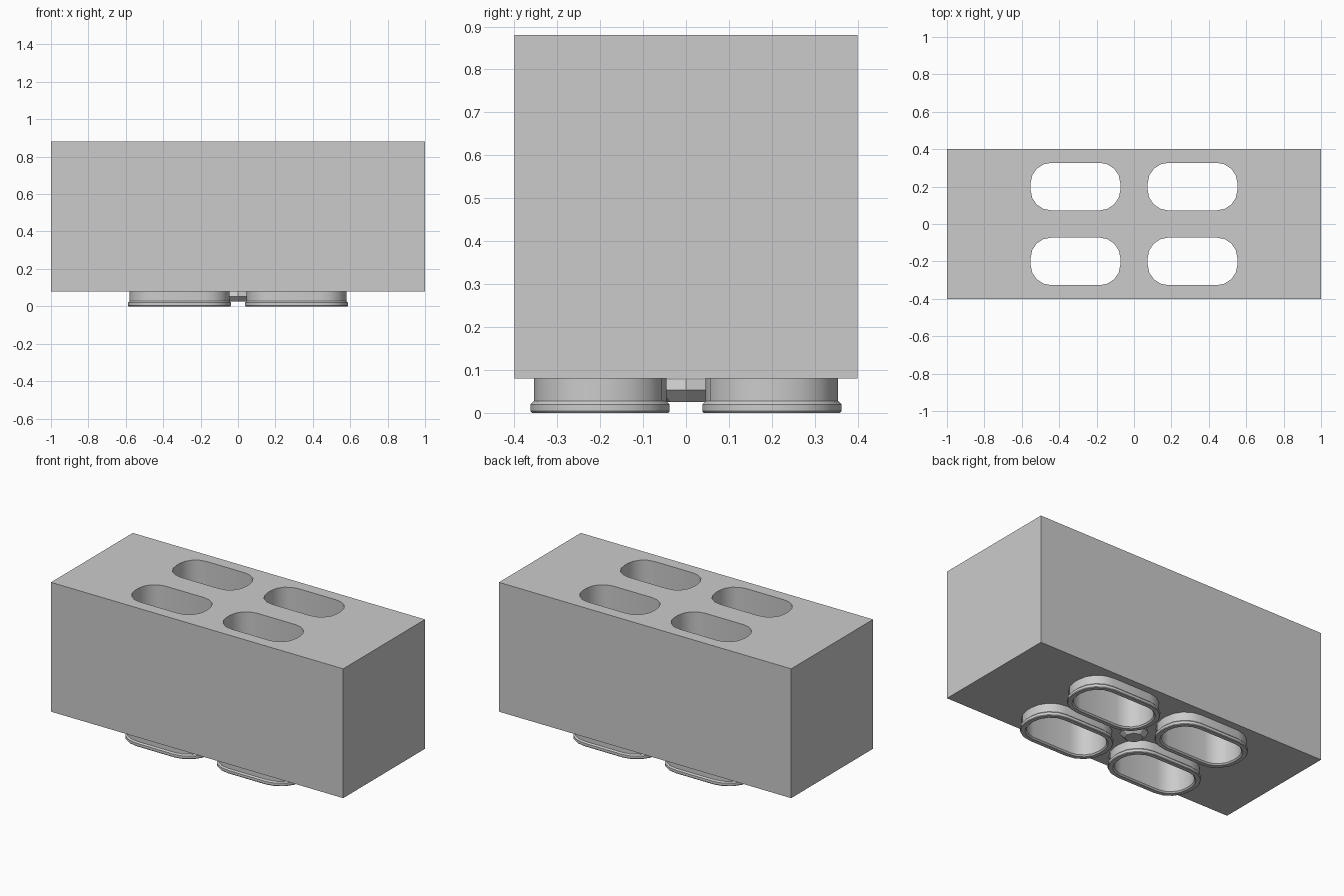
import bpy, bmesh, math

if "Cube" in bpy.data.objects:
    bpy.data.objects.remove(bpy.data.objects["Cube"])

HX, HY, R = 0.24, 0.127, 0.11      # half size and corner radius of one opening
CENTRES = [(sx * 0.313, sy * 0.2) for sx in (-1, 1) for sy in (-1, 1)]


def outline(cx, cy, grow, seg=4):
    """Rounded rectangle around an opening, offset outwards by grow."""
    pts = []
    for q, (sx, sy) in enumerate([(1, 1), (-1, 1), (-1, -1), (1, -1)]):
        for i in range(seg + 1):
            a = (q + i / seg) * math.pi / 2
            pts.append((cx + sx * (HX - R) + (R + grow) * math.cos(a),
                        cy + sy * (HY - R) + (R + grow) * math.sin(a)))
    return pts


def polygon(r, n):
    return [(r * math.cos(math.tau * i / n), r * math.sin(math.tau * i / n)) for i in range(n)]


def loft(bm, rings, cap=False):
    """Bridge a stack of (outline, z) rings; capped, or closed into a loop."""
    loops = [[bm.verts.new((x, y, z)) for x, y in pts] for pts, z in rings]
    n = len(loops[0])
    pairs = list(zip(loops, loops[1:]))
    if not cap:
        pairs.append((loops[-1], loops[0]))
    for a, b in pairs:
        for i in range(n):
            j = (i + 1) % n
            bm.faces.new((a[i], a[j], b[j], b[i]))
    if cap:
        bm.faces.new(loops[0][::-1])
        bm.faces.new(loops[-1])


def finish(bm, name, smooth=False):
    bmesh.ops.recalc_face_normals(bm, faces=bm.faces)
    mesh = bpy.data.meshes.new(name)
    bm.to_mesh(mesh)
    bm.free()
    ob = bpy.data.objects.new(name, mesh)
    bpy.context.collection.objects.link(ob)
    bpy.ops.object.select_all(action='DESELECT')
    ob.select_set(True)
    bpy.context.view_layer.objects.active = ob
    if smooth:
        bpy.ops.object.shade_smooth_by_angle(angle=math.radians(35))
    return ob


# Cutter for the four through openings
bm = bmesh.new()
for c in CENTRES:
    loft(bm, [(outline(*c, 0), -0.1), (outline(*c, 0), 1.1)], cap=True)
cutter = finish(bm, "opening_cutter")
cutter.hide_render = True

# Main block with the openings cut out
bm = bmesh.new()
box = [(-1, -0.4), (1, -0.4), (1, 0.4), (-1, 0.4)]
loft(bm, [(box, 0.08), (box, 0.88)], cap=True)
block = finish(bm, "block")
mod = block.modifiers.new("openings", 'BOOLEAN')
mod.operation = 'DIFFERENCE'
mod.solver = 'EXACT'
mod.object = cutter
bpy.ops.object.modifier_apply(modifier=mod.name)
bpy.data.objects.remove(cutter, do_unlink=True)
bpy.ops.object.shade_smooth_by_angle(angle=math.radians(35))

# Flanged collars below each opening: (offset, height) cross-section
SECTION = [(0, 0.08), (0, 0.008), (0.008, 0), (0.032, 0), (0.035, 0.004),
           (0.035, 0.02), (0.027, 0.028), (0.027, 0.08)]
for k, c in enumerate(CENTRES):
    bm = bmesh.new()
    loft(bm, [(outline(*c, g), z) for g, z in SECTION])
    finish(bm, f"collar_{k + 1}", smooth=True)

# Small faceted stud in the middle of the underside
bm = bmesh.new()
loft(bm, [(polygon(0.05, 8), 0.025), (polygon(0.08, 8), 0.053), (polygon(0.07, 8), 0.078)], cap=True)
finish(bm, "centre_stud")
